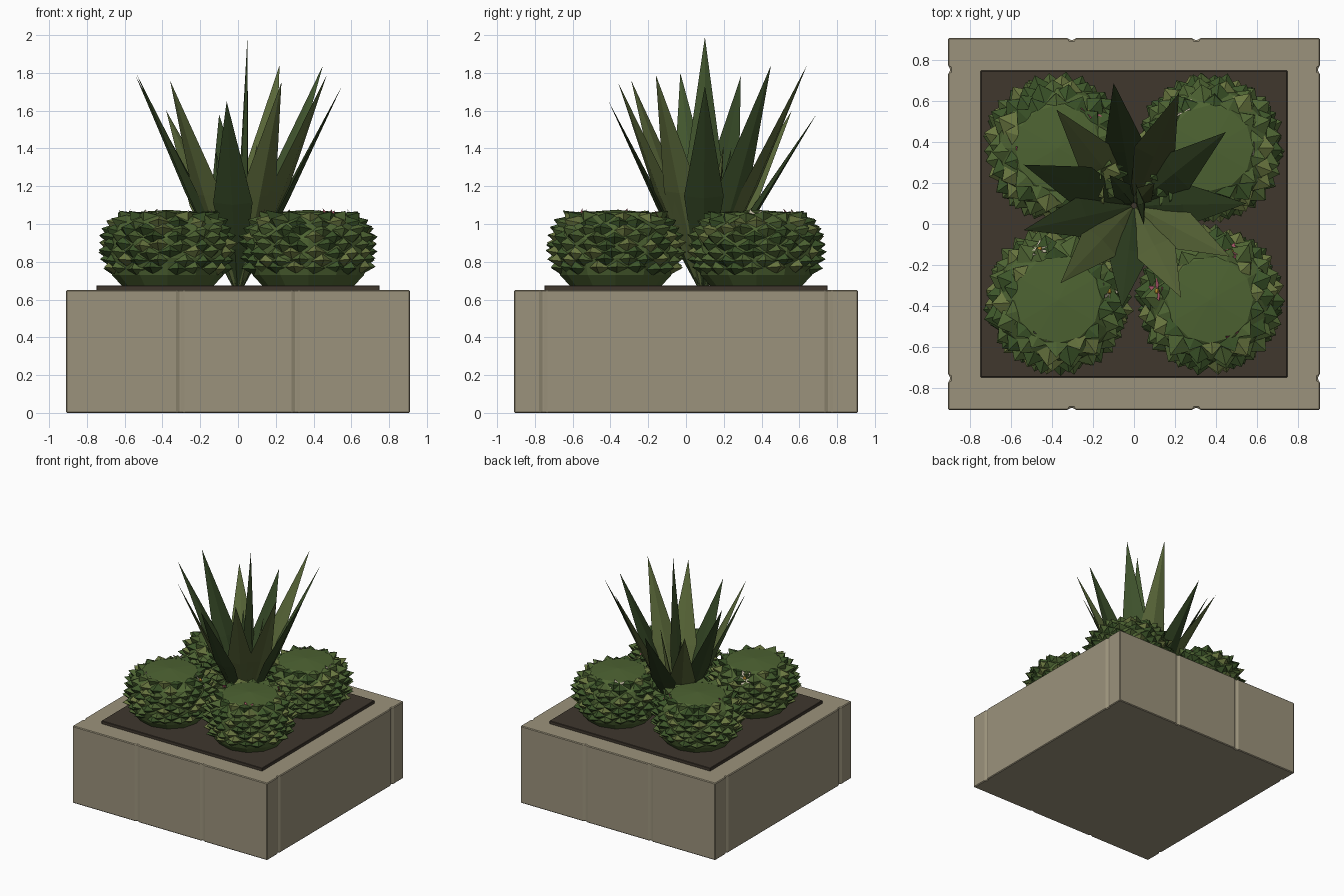
import bpy, bmesh, math, random
from mathutils import Vector

if "Cube" in bpy.data.objects:
    bpy.data.objects.remove(bpy.data.objects["Cube"])
random.seed(4)


def material(name, color):
    m = bpy.data.materials.new(name)
    m.diffuse_color = (*color, 1)
    m.use_nodes = True
    m.node_tree.nodes["Principled BSDF"].inputs["Base Color"].default_value = m.diffuse_color
    return m


STONE = material("stone", (0.33, 0.29, 0.20))
SOIL = material("soil", (0.05, 0.038, 0.027))
GREENS = [material("green_%d" % i, c) for i, c in enumerate(
    [(0.045, 0.09, 0.022), (0.075, 0.125, 0.032), (0.14, 0.18, 0.05)])]
AGAVES = [material("leaf_%d" % i, c) for i, c in enumerate(
    [(0.03, 0.055, 0.016), (0.055, 0.095, 0.028), (0.10, 0.135, 0.04)])]
PINK = material("pink_petal", (0.42, 0.10, 0.15))
CREAM = material("cream_petal", (0.55, 0.50, 0.38))
YELLOW = material("flower_centre", (0.45, 0.25, 0.03))


def finish(name, bm, mats):
    bmesh.ops.recalc_face_normals(bm, faces=bm.faces)
    me = bpy.data.meshes.new(name)
    bm.to_mesh(me)
    bm.free()
    for m in mats:
        me.materials.append(m)
    ob = bpy.data.objects.new(name, me)
    bpy.context.collection.objects.link(ob)
    return ob


def prism(name, outline, z0, z1, mat, bevel):
    bm = bmesh.new()
    f = bm.faces.new([bm.verts.new((x, y, z0)) for x, y in outline])
    top = bmesh.ops.extrude_face_region(bm, geom=[f])
    vs = [g for g in top["geom"] if isinstance(g, bmesh.types.BMVert)]
    bmesh.ops.translate(bm, vec=(0, 0, z1 - z0), verts=vs)
    ob = finish(name, bm, [mat])
    b = ob.modifiers.new("bevel", "BEVEL")
    b.width, b.segments = bevel, 1
    return ob


def loft(bm, rings, tip=None, mat=0):
    # skin a list of closed rings, cap the first, close the last with a tip or face
    vr = [[bm.verts.new(p) for p in r] for r in rings]
    n = len(vr[0])
    faces = [bm.faces.new(vr[0])]
    for a, b in zip(vr, vr[1:]):
        faces += [bm.faces.new((a[i], a[(i + 1) % n], b[(i + 1) % n], b[i])) for i in range(n)]
    if tip is None:
        faces.append(bm.faces.new(vr[-1]))
    else:
        t = bm.verts.new(tip)
        faces += [bm.faces.new((vr[-1][i], vr[-1][(i + 1) % n], t)) for i in range(n)]
    for f in faces:
        f.material_index = mat


# planter: square plan with shallow joints cut into every side
R = 0.91
outline = []
for k in range(4):
    c, s = round(math.cos(k * math.pi / 2)), round(math.sin(k * math.pi / 2))
    pts = [(-R, -R)]
    for j in ((-0.305, 0.305) if k % 2 == 0 else (-0.755, 0.755)):
        pts += [(j - 0.017, -R), (j - 0.010, -R + 0.01), (j + 0.010, -R + 0.01), (j + 0.017, -R)]
    outline += [(x * c - y * s, x * s + y * c) for x, y in pts]
prism("planter", outline, 0, 0.65, STONE, 0.006)
prism("soil", [(-.75, -.75), (.75, -.75), (.75, .75), (-.75, .75)], 0.6, 0.675, SOIL, 0.003)

# globe cactus: faceted body with staggered rings of pointed scales
BODY = [(0.24, 0.67), (0.295, 0.73), (0.325, 0.82), (0.325, 0.92), (0.29, 1.0), (0.21, 1.06)]


def body_radius(z):
    for (r0, z0), (r1, z1) in zip(BODY, BODY[1:]):
        if z <= z1:
            return r0 + (r1 - r0) * (z - z0) / (z1 - z0)
    return BODY[-1][0]


def globe(name, cx, cy):
    bm = bmesh.new()
    at = lambda r, a, z: (cx + r * math.cos(a), cy + r * math.sin(a), z)
    N = 12
    loft(bm, [[at(r, math.tau * i / N, z) for i in range(N)] for r, z in BODY],
         (cx, cy, 1.075), 1)
    for k in range(8):
        z = 0.765 + 0.04 * k
        r = body_radius(z)
        n = 17 if k < 6 else 14
        for i in range(n):
            a = math.tau * (i + 0.5 * (k % 2) + random.uniform(-.2, .2)) / n
            w = 0.068 / r
            zz = z + random.uniform(-.008, .008)
            hi, lo = min(zz + 0.04, 1.062), zz - 0.03
            ring = [at(r - 0.012, a - w, zz), at(body_radius(lo) - 0.005, a, lo),
                    at(r - 0.012, a + w, zz), at(body_radius(hi) - 0.005, a, hi)]
            loft(bm, [ring], at(r + random.uniform(.03, .052), a, zz + 0.006 + 0.002 * k),
                 random.choice((0, 0, 1, 1, 2)))
    finish(name, bm, GREENS)


C = 0.372
for name, sx, sy in (("front_left", -1, -1), ("front_right", 1, -1),
                     ("back_left", -1, 1), ("back_right", 1, 1)):
    globe("globe_cactus_" + name, sx * C, sy * C)


# flowers: five diamond petals around a small centre, facing out of the globe
def flower(name, x, y, petal):
    o = Vector((math.copysign(C, x), math.copysign(C, y), 0.84))
    p = Vector((x, y, 1.02))
    n = (p - o).normalized()
    u = n.cross(Vector((0, 0, 1))).normalized()
    v = n.cross(u)
    bm = bmesh.new()
    for i in range(5):
        a = math.tau * i / 5 + random.random() * 0.3
        d = u * math.cos(a) + v * math.sin(a)
        s = n.cross(d)
        m = p + d * 0.034 + n * 0.012
        loft(bm, [[p, p + n * 0.006 + s * 0.004, p + n * 0.006 - s * 0.004],
                  [m - n * 0.004, m + s * 0.015, m - s * 0.015]], p + d * 0.068 + n * 0.02)
    ring = [p + (u * math.cos(a) + v * math.sin(a)) * 0.014
            for a in (math.tau * i / 6 for i in range(6))]
    loft(bm, [ring, [q + n * 0.014 for q in ring]], p + n * 0.022, 1)
    finish(name, bm, [petal, YELLOW])


FLOWERS = [(-.22, .55, PINK), (-.59, .35, PINK), (.47, -.14, PINK), (.12, -.33, PINK),
           (.48, -.56, PINK), (.60, .36, CREAM), (.24, .56, CREAM), (-.46, -.13, CREAM),
           (-.13, -.33, CREAM), (-.47, -.56, CREAM)]
for i, f in enumerate(FLOWERS):
    flower("flower_%d" % (i + 1), *f)

# agave: keeled leaves fanning from one root to their tips
TIPS = [(-.10, .69, 1.58), (.22, .64, 1.84), (.45, .45, 1.84), (.55, .10, 1.73),
        (.47, -.16, 1.79), (.23, -.36, 1.75), (-.06, -.41, 1.65), (-.36, -.29, 1.76),
        (-.54, -.03, 1.80), (-.54, .29, 1.78), (-.38, .56, 1.60), (.05, .10, 1.99),
        (-.12, .24, 1.40), (.10, .20, 1.42)]
root = Vector((0, 0.09, 0.68))
bm = bmesh.new()
for i, t in enumerate(TIPS):
    tip = Vector(t)
    axis = tip - root
    out = Vector((axis.x, axis.y, 0)).normalized()
    side = out.cross(Vector((0, 0, 1)))
    keel = side.cross(axis).normalized()
    if keel.dot(out) < 0:
        keel = -keel
    wide = 0.105 if i < 12 else 0.05
    rings = []
    for f, w, d in ((0, 0.03, 0.015), (0.2, wide * 0.6, 0.025), (0.44, wide, 0.026)):
        c = root + axis * f + out * 0.02 - keel * 0.03 * f
        rings.append([c + side * w, c + keel * d, c - side * w, c - keel * d * 0.5])
    loft(bm, rings, tip, i * 2 % 3 if i != 5 else 2)
finish("agave_leaves", bm, AGAVES)
